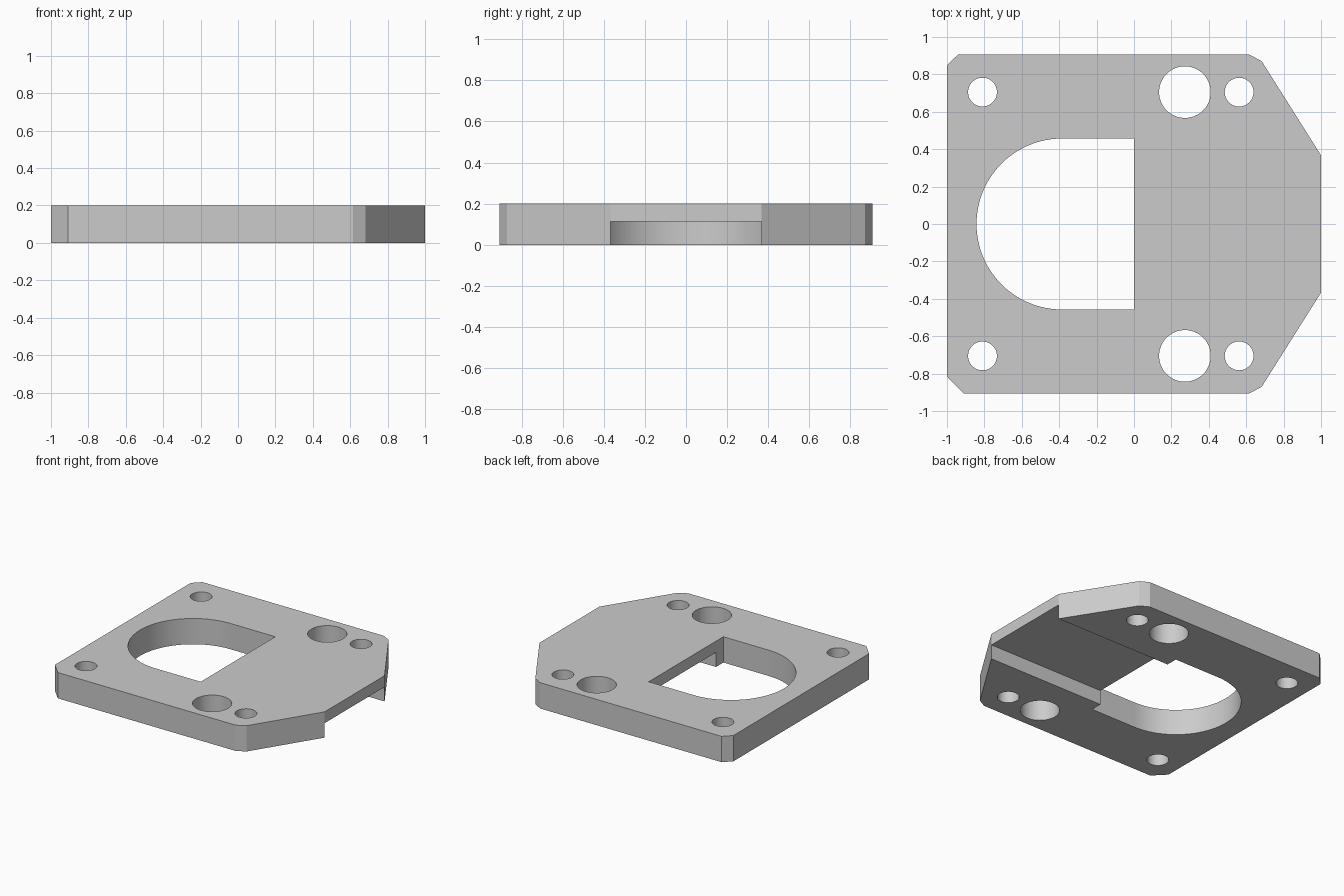
import bpy, bmesh
from math import pi, cos, sin, radians

cube = bpy.data.objects.get("Cube")
if cube:
    bpy.data.objects.remove(cube, do_unlink=True)

HEIGHT = 0.2
SLOT_TOP = 0.112
HOLE_Y = 0.705

grey = bpy.data.materials.new("plain grey")
grey.use_nodes = True
colour = (0.6, 0.6, 0.6, 1)
grey.diffuse_color = colour
grey.node_tree.nodes["Principled BSDF"].inputs["Base Color"].default_value = colour


def prism(name, outline, low, high):
    """Extrude a closed counter-clockwise outline from low to high."""
    bm = bmesh.new()
    face = bm.faces.new([bm.verts.new((x, y, low)) for x, y in outline])
    top = bmesh.ops.extrude_face_region(bm, geom=[face])["geom"]
    bmesh.ops.translate(bm, vec=(0, 0, high - low),
                        verts=[v for v in top if isinstance(v, bmesh.types.BMVert)])
    bmesh.ops.recalc_face_normals(bm, faces=bm.faces)
    mesh = bpy.data.meshes.new(name)
    bm.to_mesh(mesh)
    bm.free()
    mesh.materials.append(grey)
    obj = bpy.data.objects.new(name, mesh)
    bpy.context.scene.collection.objects.link(obj)
    return obj


def arc(cx, cy, radius, start, end, steps):
    return [(cx + radius * cos(start + (end - start) * i / steps),
             cy + radius * sin(start + (end - start) * i / steps))
            for i in range(steps + 1)]


# Plate with clipped corners and a tapered right end
plate = prism("mounting_plate", [
    (-1, -0.815), (-0.91, -0.907), (0.615, -0.907), (0.683, -0.87),
    (1, -0.367), (1, 0.367), (0.683, 0.87), (0.615, 0.907),
    (-0.94, 0.907), (-1, 0.848)], 0, HEIGHT)

# D-shaped opening
radius = 0.457
cutters = [prism("opening_cutter",
                 [(0, -radius), (0, radius)]
                 + arc(-0.385, 0, radius, pi / 2, 3 * pi / 2, 48),
                 -0.1, HEIGHT + 0.1)]

# Slot along the underside, from the opening to the right end
cutters.append(prism("slot_cutter",
                     [(-0.2, -0.367), (1.1, -0.367), (1.1, 0.367), (-0.2, 0.367)],
                     -0.1, SLOT_TOP))

# Round holes, mirrored front to back
for x, r in ((-0.81, 0.077), (0.272, 0.138), (0.562, 0.077)):
    for side in (-1, 1):
        ring = arc(x, side * HOLE_Y, r, 0, 2 * pi, 48)[:-1]
        cutters.append(prism("hole_cutter", ring, -0.1, HEIGHT + 0.1))

for cutter in cutters:
    cutter.hide_render = True
    mod = plate.modifiers.new(cutter.name, "BOOLEAN")
    mod.operation = "DIFFERENCE"
    mod.solver = "EXACT"
    mod.object = cutter

# Bake the cuts, drop the cutters, keep corners sharp and holes smooth
depsgraph = bpy.context.evaluated_depsgraph_get()
result = bpy.data.meshes.new_from_object(plate.evaluated_get(depsgraph))
plate.modifiers.clear()
plate.data = result
for cutter in cutters:
    bpy.data.objects.remove(cutter, do_unlink=True)
result.shade_smooth()
result.set_sharp_from_angle(angle=radians(20))
